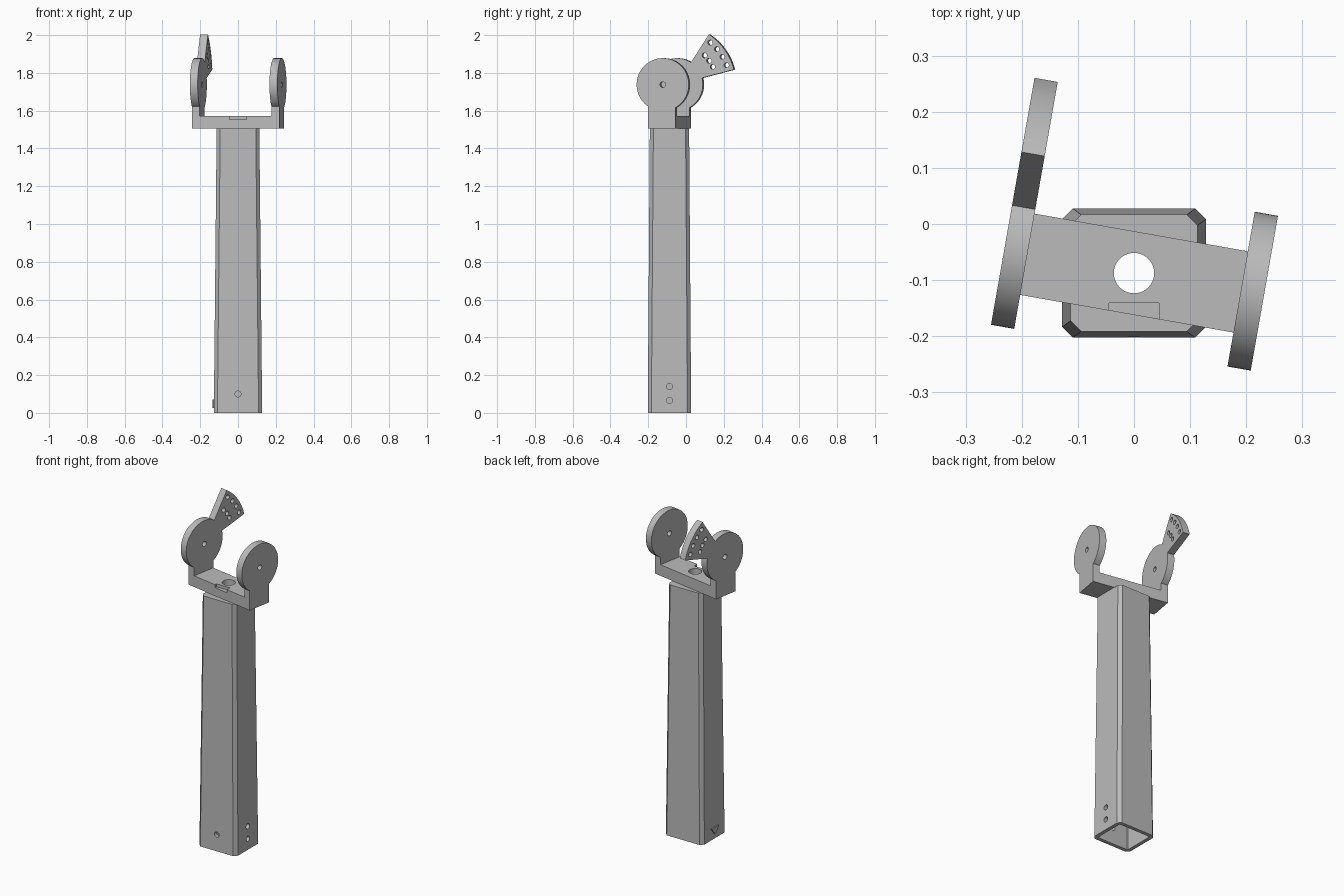
import bpy, bmesh
from math import sin, cos, acos, pi, radians
from mathutils import Matrix

if "Cube" in bpy.data.objects:
    bpy.data.objects.remove(bpy.data.objects["Cube"])

grey = bpy.data.materials.new("plain grey")
grey.use_nodes = True
colour = (0.5, 0.5, 0.5, 1)
grey.diffuse_color = colour
grey.node_tree.nodes["Principled BSDF"].inputs["Base Color"].default_value = colour

CY = -0.0875                    # column axis in y
BASE, TOP = 1.505, 1.572        # yoke plate heights
HALF, INNER, OUTER = 0.0735, 0.193, 0.235   # yoke half depth, arm faces
PIVOT_Y, PIVOT_Z, DISC_R, FAN_R = 0.005, 1.738, 0.14, 0.317
PLACE = Matrix.Translation((0, CY, 0))
TURN = PLACE @ Matrix.Rotation(radians(-10), 4, "Z")


def loft(name, lower, upper, matrix=PLACE):
    """Closed solid between two matching outlines."""
    bm = bmesh.new()
    a = [bm.verts.new(p) for p in lower]
    b = [bm.verts.new(p) for p in upper]
    bm.faces.new(a)
    bm.faces.new(b)
    for i in range(len(a)):
        j = (i + 1) % len(a)
        bm.faces.new((a[i], a[j], b[j], b[i]))
    bmesh.ops.recalc_face_normals(bm, faces=bm.faces)
    bm.transform(matrix)
    mesh = bpy.data.meshes.new(name)
    bm.to_mesh(mesh)
    bm.free()
    mesh.materials.append(grey)
    obj = bpy.data.objects.new(name, mesh)
    bpy.context.collection.objects.link(obj)
    return obj


def side_plate(name, outline, x0, x1, matrix=PLACE):
    return loft(name, [(x0, y, z) for y, z in outline], [(x1, y, z) for y, z in outline], matrix)


def box(name, lo, hi, matrix=PLACE):
    outline = [(lo[1], lo[2]), (hi[1], lo[2]), (hi[1], hi[2]), (lo[1], hi[2])]
    return side_plate(name, outline, lo[0], hi[0], matrix)


def arc(r, start, end, n, cy=0.0, cz=0.0):
    return [(cy + r * cos(start + (end - start) * i / n),
             cz + r * sin(start + (end - start) * i / n)) for i in range(n + 1)]


def circle(r, n, cy=0.0, cz=0.0):
    return arc(r, 0, 2 * pi, n, cy, cz)[:-1]


def cut(obj, cutters):
    """Subtract the cutters, then discard them."""
    bpy.context.view_layer.objects.active = obj
    for c in cutters:
        c.hide_render = True
        mod = obj.modifiers.new("cut", "BOOLEAN")
        mod.operation, mod.solver, mod.object = "DIFFERENCE", "EXACT", c
        bpy.ops.object.modifier_apply(modifier=mod.name)
        bpy.data.objects.remove(c)


def upright(name, r, z0, z1):
    ring = circle(r, 48)
    return loft(name, [(x, y, z0) for x, y in ring], [(x, y, z1) for x, y in ring])


def ring(hx, hy, z, c):
    """Rectangle with chamfered corners."""
    corners = []
    for sx, sy in ((1, 1), (-1, 1), (-1, -1), (1, -1)):
        pair = [(sx * hx, sy * (hy - c), z), (sx * (hx - c), sy * hy, z)]
        corners += pair if sx * sy > 0 else pair[::-1]
    return corners


# Tapered hollow column with screw holes near the foot
column = loft("column", ring(0.128, 0.115, 0, 0.019), ring(0.113, 0.104, BASE, 0.019))
hollow = loft("hollow", ring(0.106, 0.093, -0.01, 0.005), ring(0.091, 0.082, 1.46, 0.005))
side_holes = [side_plate("side_hole", circle(0.016, 24, 0, z), 0.05, 0.2) for z in (0.065, 0.14)]
turned = PLACE @ Matrix.Rotation(radians(-90), 4, "Z")
front_hole = side_plate("front_hole", circle(0.016, 24, 0, 0.1), 0.05, 0.2, turned)
cut(column, [hollow, upright("bore", 0.036, 1.4, 1.6), front_hole] + side_holes)

# Triangular marker on the side of the foot
marker = side_plate("side_marker", [(-0.035, 0.07), (0.035, 0.07), (0, 0.027)], -0.135, -0.126)

# Yoke plate with cable bore and front notch
plate = box("yoke_plate", (-INNER, -HALF, BASE), (INNER, HALF, TOP), TURN)
cut(plate, [upright("bore", 0.036, 1.4, 1.7),
            box("notch", (-0.045, -0.2, TOP - 0.018), (0.045, -0.053, 1.7))])


# Yoke arms: post and pivot disc in one outline, with an optional indexing fan
def arm(name, x0, x1, fan):
    start = -acos((HALF - PIVOT_Y) / DISC_R)
    end = pi + acos((HALF + PIVOT_Y) / DISC_R)
    outline = [(-HALF, BASE), (HALF, BASE)]
    low, high = radians(14.5), radians(57)
    if fan:
        outline += arc(DISC_R, start, low, 16, PIVOT_Y, PIVOT_Z)
        outline += arc(FAN_R, low, high, 24, PIVOT_Y, PIVOT_Z)
        outline += arc(DISC_R, high, end, 40, PIVOT_Y, PIVOT_Z)
    else:
        outline += arc(DISC_R, start, end, 64, PIVOT_Y, PIVOT_Z)
    obj = side_plate(name, outline, x0, x1, TURN)
    spots = [(0, 0, 0.015)]
    if fan:
        spots += [(0.286, a, 0.013) for a in (51, 41, 31, 21)]
        spots += [(0.215, a, 0.013) for a in (46, 36, 26)]
    cut(obj, [side_plate("pin_hole", circle(s, 24, PIVOT_Y + r * cos(radians(a)),
                                            PIVOT_Z + r * sin(radians(a))),
                         x0 - 0.05, x1 + 0.05, TURN) for r, a, s in spots])
    return obj


left_arm = arm("left_arm", INNER, OUTER, False)
right_arm = arm("right_arm_with_fan", -OUTER, -INNER, True)

# Smooth the round edges, keep the corners sharp
for obj in (column, marker, plate, left_arm, right_arm):
    bpy.ops.object.select_all(action="DESELECT")
    obj.select_set(True)
    bpy.context.view_layer.objects.active = obj
    bpy.ops.object.shade_smooth_by_angle(angle=radians(25))
